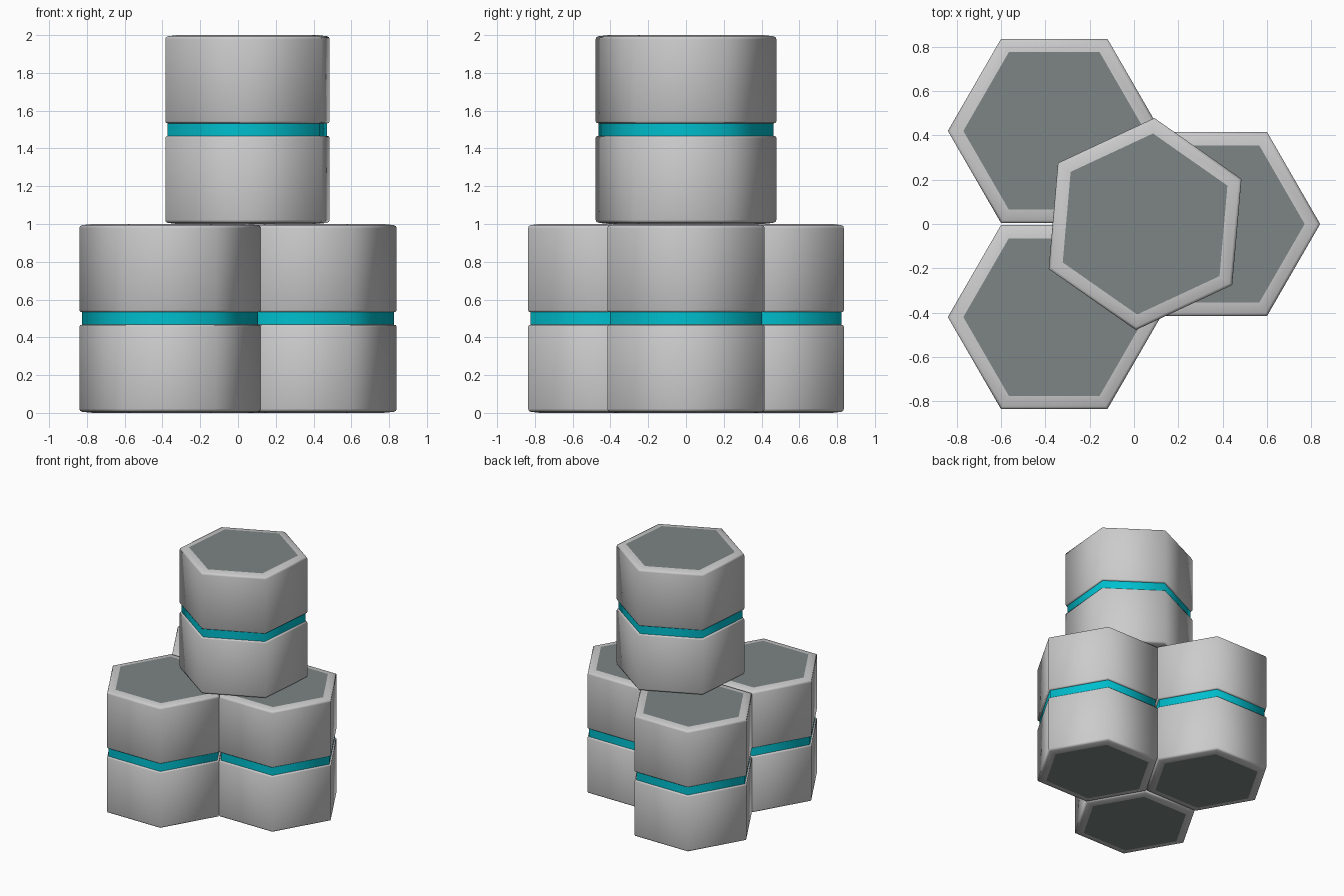
import bpy, bmesh, math

if "Cube" in bpy.data.objects:
    bpy.data.objects.remove(bpy.data.objects["Cube"])


def material(name, color):
    m = bpy.data.materials.new(name)
    m.diffuse_color = color
    m.use_nodes = True
    m.node_tree.nodes["Principled BSDF"].inputs["Base Color"].default_value = m.diffuse_color
    return m


TEAL = material("teal", (0.0, 0.52, 0.62, 1))
SLATE = material("slate", (0.20, 0.235, 0.23, 1))


def hex_shell(name, profile, loc, angle, mat=None, cap=False):
    """Sweep (radius, z) points around six corners; a single ring is capped to a plate."""
    bm = bmesh.new()
    rings = [[bm.verts.new((r * math.cos(k * math.pi / 3), r * math.sin(k * math.pi / 3), z))
              for k in range(6)] for r, z in profile]
    for a, b in zip(rings, rings[1:]):
        for k in range(6):
            n = (k + 1) % 6
            bm.faces.new((a[k], a[n], b[n], b[k]))
    if cap:
        bm.faces.new(rings[0] if profile[0][1] > 0.5 else rings[0][::-1])
    me = bpy.data.meshes.new(name)
    bm.to_mesh(me)
    bm.free()
    ob = bpy.data.objects.new(name, me)
    bpy.context.collection.objects.link(ob)
    ob.location = loc
    ob.rotation_euler.z = math.radians(angle)
    if mat:
        me.materials.append(mat)
    if not cap:
        me.polygons.foreach_set("use_smooth", [True] * len(me.polygons))
    return ob


# Lower half of the casing: rim bevel, wall, lip and groove edge
LOWER = [(0.41, 0.0), (0.465, 0.006), (0.477, 0.012), (0.48, 0.022),
         (0.48, 0.456), (0.476, 0.464), (0.465, 0.467)]
UPPER = [(r, 1 - z) for r, z in reversed(LOWER)]


def cell(name, loc, angle=0):
    hex_shell(name + "_lower_casing", LOWER, loc, angle)
    hex_shell(name + "_upper_casing", UPPER, loc, angle)
    # Coloured band set in the groove
    hex_shell(name + "_band", [(0.466, 0.465), (0.466, 0.535)], loc, angle, TEAL)
    # Dark end plates
    hex_shell(name + "_top_plate", [(0.41, 1.0)], loc, angle, SLATE, cap=True)
    hex_shell(name + "_bottom_plate", [(0.41, 0.0)], loc, angle, SLATE, cap=True)


# Three cells below, one turned cell on top
cell("right_cell", (0.36, 0, 0))
cell("back_left_cell", (-0.36, 0.42, 0))
cell("front_left_cell", (-0.36, -0.42, 0))
cell("stacked_cell", (0.05, 0, 1), 25)
